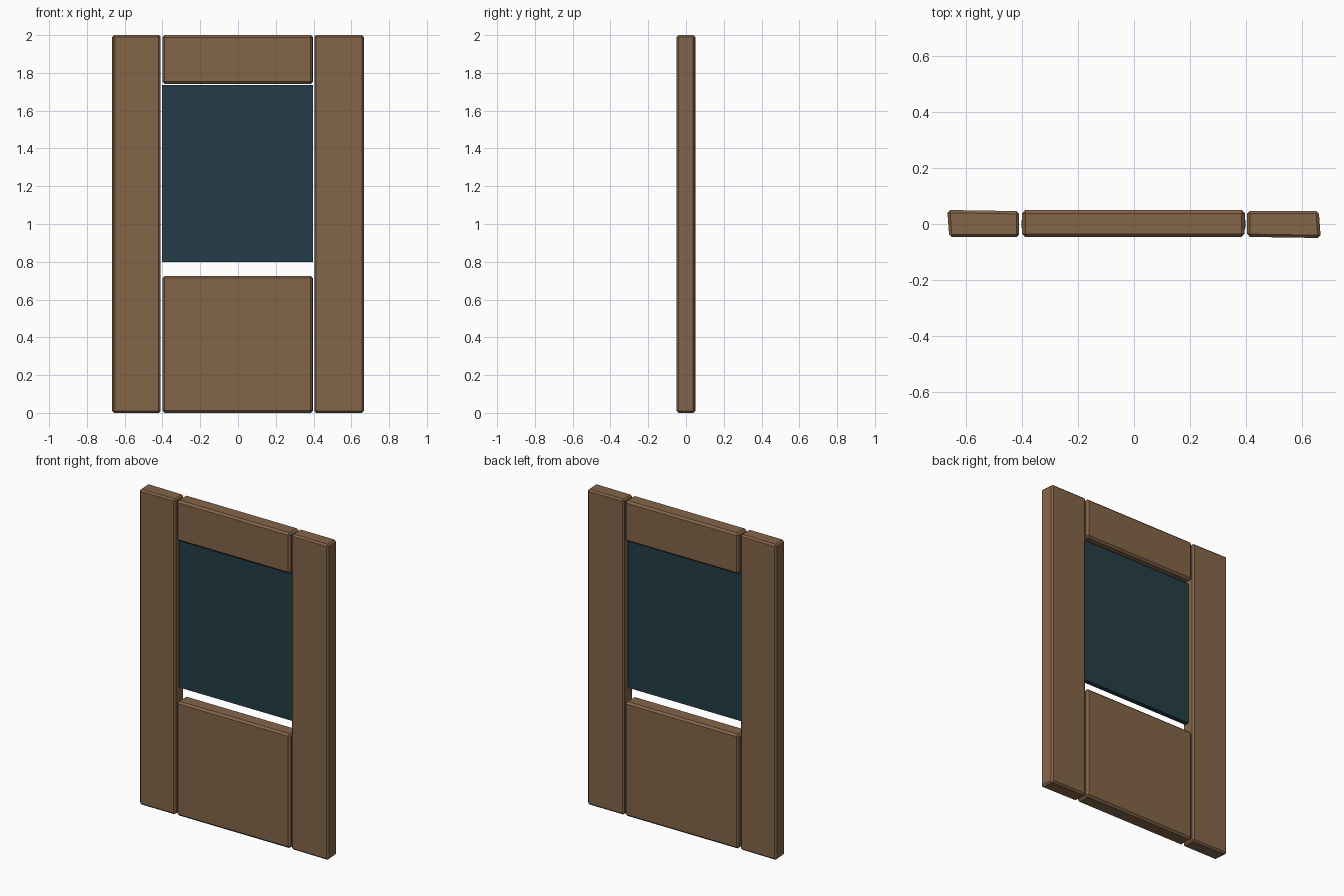
import bpy, bmesh

if "Cube" in bpy.data.objects:
    bpy.data.objects.remove(bpy.data.objects["Cube"])


def material(name, color):
    m = bpy.data.materials.new(name)
    m.diffuse_color = (*color, 1)
    m.use_nodes = True
    m.node_tree.nodes["Principled BSDF"].inputs["Base Color"].default_value = m.diffuse_color
    return m


wood = material("wood", (0.23, 0.13, 0.065))
glass = material("dark_glass", (0.018, 0.048, 0.065))


def prism(name, outline, z0, z1, mat, bevel=0.0):
    """Extrude a plan outline from z0 to z1, then chamfer every edge."""
    bm = bmesh.new()
    base = bm.faces.new([bm.verts.new((x, y, z0)) for x, y in outline])
    top = bmesh.ops.extrude_face_region(bm, geom=[base])["geom"]
    bmesh.ops.translate(bm, vec=(0, 0, z1 - z0),
                        verts=[v for v in top if isinstance(v, bmesh.types.BMVert)])
    bmesh.ops.recalc_face_normals(bm, faces=bm.faces)
    if bevel:
        bmesh.ops.bevel(bm, geom=bm.edges[:], offset=bevel, segments=1,
                        affect='EDGES', clamp_overlap=True)
    mesh = bpy.data.meshes.new(name)
    bm.to_mesh(mesh)
    bm.free()
    mesh.materials.append(mat)
    ob = bpy.data.objects.new(name, mesh)
    bpy.context.collection.objects.link(ob)
    return ob


# Side posts: slightly skewed hand-cut timber, the right one turned half round
post = [(-0.66, -0.047), (-0.41, -0.047), (-0.41, 0.046), (-0.667, 0.05)]
prism("left_post", post, 0, 2, wood, 0.010)
prism("right_post", [(-x - (0.006 if x > -0.5 else 0), -y) for x, y in post],
      0, 2, wood, 0.010)

# Lintel above and panel below the window
rail = [(-0.40, -0.047), (0.395, -0.047), (0.397, 0.05), (-0.40, 0.05)]
prism("top_lintel", rail, 1.742, 2, wood, 0.012)
prism("lower_panel", rail, 0, 0.725, wood, 0.012)

# Window pane
prism("window_pane", [(-0.402, -0.015), (0.398, -0.015), (0.398, 0.015), (-0.402, 0.015)],
      0.80, 1.735, glass)
